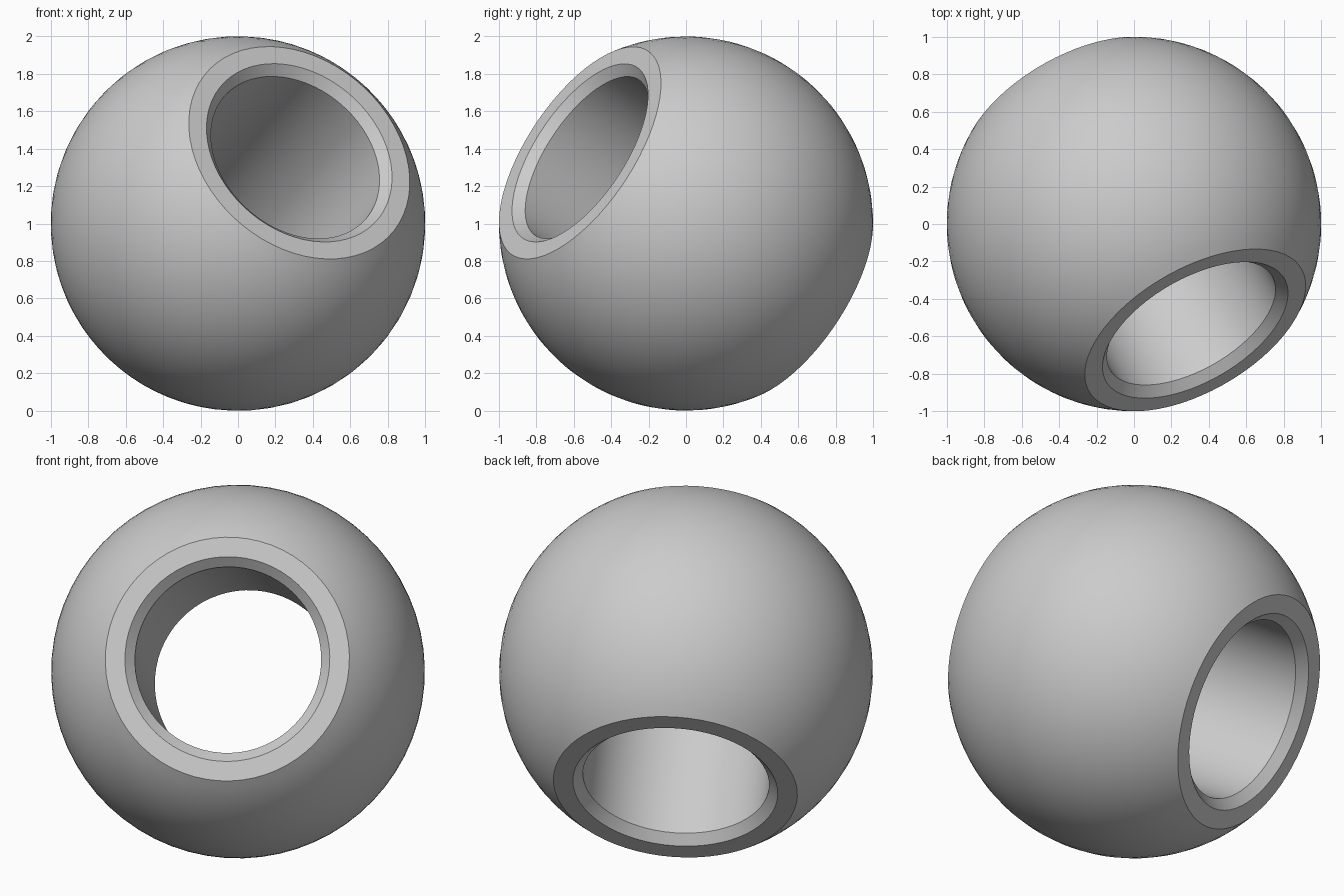
import bpy, bmesh
from math import radians, sin, cos, asin, pi
from mathutils import Vector, Matrix

cube = bpy.data.objects.get("Cube")
if cube:
    bpy.data.objects.remove(cube, do_unlink=True)

RIM_RADIUS = 0.655      # where the ball is cut flat
BORE_RADIUS = 0.5
CHAMFER = 0.05
SEGMENTS = 64
ARC_STEPS = 32

grey = bpy.data.materials.new("grey")
grey.use_nodes = True
colour = (0.6, 0.6, 0.6, 1)
grey.diffuse_color = colour
grey.node_tree.nodes["Principled BSDF"].inputs["Base Color"].default_value = colour

# Cross-section (radius, height): outer arc, then flat rim, chamfer and bore
limit = asin(RIM_RADIUS)
flat = cos(limit)
arc = [limit + (pi - 2 * limit) * i / ARC_STEPS for i in range(ARC_STEPS + 1)]
profile = [(sin(a), cos(a)) for a in arc]
profile += [(BORE_RADIUS + CHAMFER, -flat), (BORE_RADIUS, CHAMFER - flat),
            (BORE_RADIUS, flat - CHAMFER), (BORE_RADIUS + CHAMFER, flat)]

# Revolve the closed section around the bore axis
bm = bmesh.new()
verts = [bm.verts.new((r, 0, z)) for r, z in profile]
edges = [bm.edges.new((v, verts[i - 1])) for i, v in enumerate(verts)]
bmesh.ops.spin(bm, geom=verts + edges, axis=(0, 0, 1), cent=(0, 0, 0),
               angle=2 * pi, steps=SEGMENTS)
bmesh.ops.remove_doubles(bm, verts=bm.verts, dist=0.0001)
bmesh.ops.recalc_face_normals(bm, faces=bm.faces)

# Tilt the bore up and toward the front, resting the ball on the ground
turn = Matrix.Rotation(radians(30), 3, 'Z')
axis = turn @ Vector((0, -cos(radians(30)), sin(radians(30))))
tilt = Vector((0, 0, 1)).rotation_difference(axis).to_matrix().to_4x4()
bm.transform(Matrix.Translation((0, 0, 1)) @ tilt)

mesh = bpy.data.meshes.new("bored_ball")
bm.to_mesh(mesh)
bm.free()
mesh.materials.append(grey)
ball = bpy.data.objects.new("bored_ball", mesh)
bpy.context.collection.objects.link(ball)

bpy.ops.object.select_all(action='DESELECT')
ball.select_set(True)
bpy.context.view_layer.objects.active = ball
bpy.ops.object.shade_smooth_by_angle(angle=radians(30))
